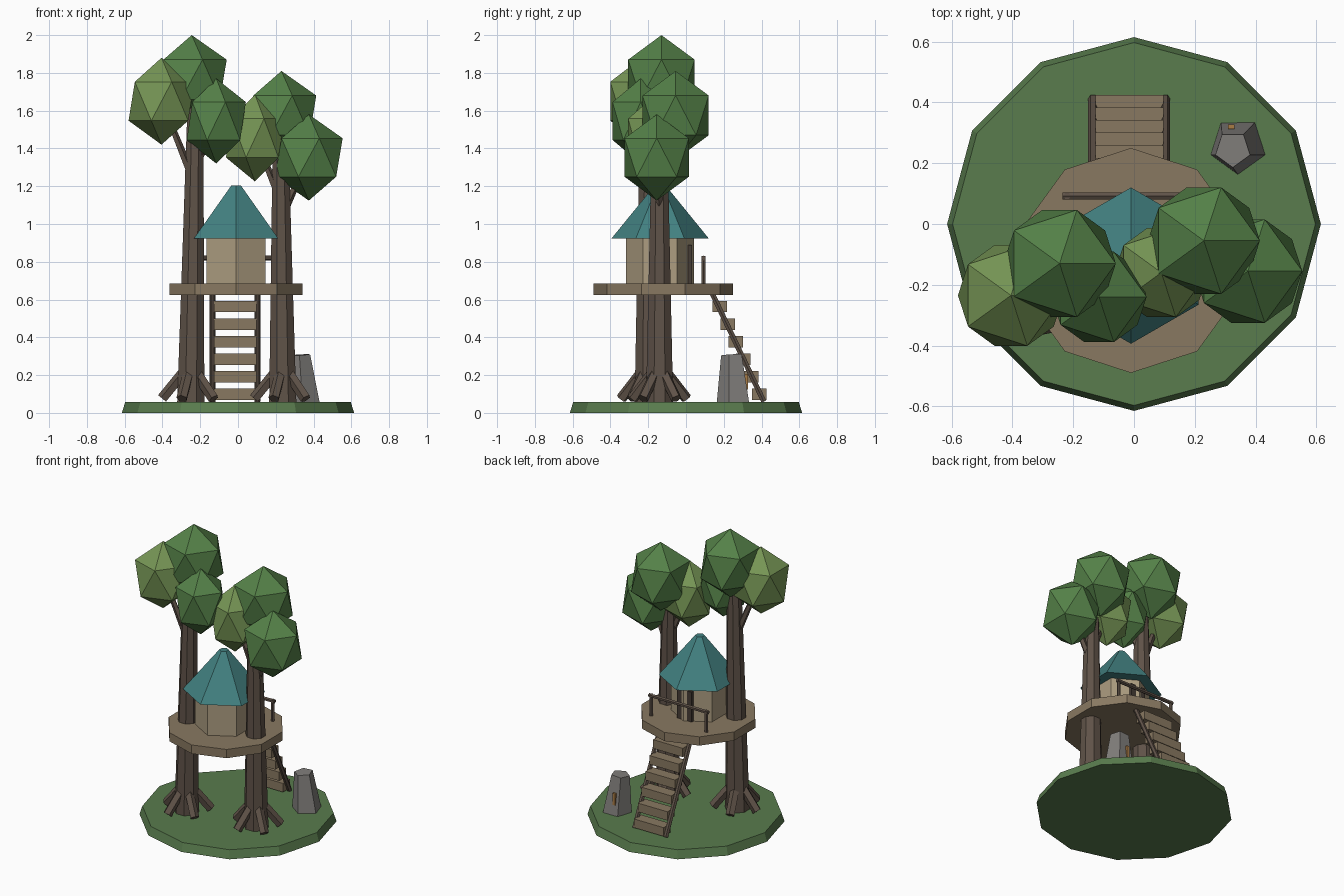
import bpy, bmesh
from math import cos, sin, radians, pi
from mathutils import Vector

if "Cube" in bpy.data.objects:
    bpy.data.objects.remove(bpy.data.objects["Cube"])


def material(name, rgb):
    m = bpy.data.materials.new(name)
    m.diffuse_color = (*rgb, 1)
    m.use_nodes = True
    m.node_tree.nodes["Principled BSDF"].inputs["Base Color"].default_value = m.diffuse_color
    return m


GRASS = material("grass", (0.10, 0.20, 0.075))
BARK = material("bark", (0.115, 0.085, 0.065))
PLANK = material("plank", (0.25, 0.19, 0.12))
WALL = material("wall", (0.42, 0.34, 0.22))
ROOF = material("roof", (0.055, 0.22, 0.22))
DARK = material("dark_wood", (0.06, 0.045, 0.035))
LEAF = material("leaf", (0.09, 0.22, 0.065))
LIGHT_LEAF = material("light_leaf", (0.18, 0.30, 0.09))
STONE = material("stone", (0.22, 0.21, 0.20))
AMBER = material("amber", (0.40, 0.20, 0.06))


def finish(name, bm, mat):
    bmesh.ops.recalc_face_normals(bm, faces=bm.faces)
    me = bpy.data.meshes.new(name)
    bm.to_mesh(me)
    bm.free()
    ob = bpy.data.objects.new(name, me)
    me.materials.append(mat)
    bpy.context.collection.objects.link(ob)
    return ob


def frustum(name, p0, p1, r0, r1, n, mat, start=0):
    """Closed n-sided tapered prism between two points."""
    p0, p1 = Vector(p0), Vector(p1)
    q = Vector((0, 0, 1)).rotation_difference(p1 - p0)
    bm = bmesh.new()
    rings = []
    for p, r in ((p0, r0), (p1, r1)):
        angles = [radians(start) + 2 * pi * i / n for i in range(n)]
        rings.append([bm.verts.new(p + q @ Vector((r * cos(a), r * sin(a), 0)))
                      for a in angles])
    for i in range(n):
        j = (i + 1) % n
        bm.faces.new((rings[0][i], rings[0][j], rings[1][j], rings[1][i]))
    bm.faces.new(rings[0])
    bm.faces.new(rings[1])
    return finish(name, bm, mat)


def box(name, centre, size, mat):
    bm = bmesh.new()
    bmesh.ops.create_cube(bm, size=1)
    bmesh.ops.scale(bm, vec=size, verts=bm.verts)
    bmesh.ops.translate(bm, vec=centre, verts=bm.verts)
    return finish(name, bm, mat)


def leaf_ball(name, centre, r, rz, mat):
    bm = bmesh.new()
    bmesh.ops.create_icosphere(bm, subdivisions=1, radius=1)
    bmesh.ops.scale(bm, vec=(r, r, rz), verts=bm.verts)
    bmesh.ops.translate(bm, vec=centre, verts=bm.verts)
    return finish(name, bm, mat)


def tree(side, base, top, balls, forks):
    base, top = Vector(base), Vector(top)
    frustum(side + "_trunk", base, top, 0.078, 0.045, 8, BARK, 22.5)
    # splayed roots
    for i in range(5):
        a = radians(180 + 72 * i)
        d = Vector((cos(a), sin(a), 0))
        frustum(f"{side}_root_{i}", base + d * 0.04 + Vector((0, 0, 0.16)),
                base + d * 0.15 + Vector((0, 0, 0.025)), 0.03, 0.03, 5, BARK)
    # branches reaching into the side clumps
    for i, (z, k) in enumerate(forks):
        t = (z - base.z) / (top.z - base.z)
        frustum(f"{side}_branch_{i}", base.lerp(top, t), balls[k][0],
                0.024, 0.014, 5, BARK)
    for i, b in enumerate(balls):
        leaf_ball(f"{side}_leaves_{i}", *b)


# ground
frustum("ground", (0, 0, 0), (0, 0, 0.057), 0.615, 0.597, 12, GRASS)

# trees
tree("left", (-0.25, -0.20, 0.05), (-0.225, -0.20, 1.65),
     [((-0.245, -0.13, 1.765), 0.207, 0.235, LEAF),
      ((-0.405, -0.235, 1.65), 0.195, 0.23, LIGHT_LEAF),
      ((-0.115, -0.24, 1.545), 0.175, 0.225, LEAF)],
     [(1.22, 1), (1.30, 2)])
tree("right", (0.237, -0.14, 0.05), (0.225, -0.14, 1.45),
     [((0.23, -0.055, 1.575), 0.206, 0.235, LEAF),
      ((0.09, -0.16, 1.455), 0.172, 0.23, LIGHT_LEAF),
      ((0.375, -0.155, 1.352), 0.2, 0.228, LEAF)],
     [(1.12, 1), (1.04, 2)])

# platform and hut
frustum("platform", (-0.01, -0.12, 0.624), (-0.01, -0.12, 0.684), 0.37, 0.37, 10, PLANK, 90)
frustum("hut_walls", (-0.01, -0.137, 0.684), (-0.01, -0.137, 0.94), 0.18, 0.18, 6, WALL, 90)
frustum("hut_roof", (-0.01, -0.137, 0.924), (-0.01, -0.137, 1.203), 0.257, 0.03, 6, ROOF, 90)
box("door", (-0.01, 0.02, 0.787), (0.11, 0.022, 0.205), DARK)

# railing
for x in (-0.22, 0.2):
    frustum("rail_post", (x, 0.092, 0.68), (x, 0.092, 0.83), 0.012, 0.012, 6, BARK)
frustum("handrail", (-0.235, 0.092, 0.82), (0.215, 0.092, 0.82), 0.013, 0.013, 6, BARK)

# stairs
for i in range(6):
    box(f"tread_{i}", (-0.015, 0.387 - 0.0415 * i, 0.098 + 0.093 * i),
        (0.225, 0.076, 0.06), PLANK)
for x in (-0.135, 0.103):
    frustum("stringer", (x, 0.412, 0.06), (x, 0.135, 0.64), 0.016, 0.016, 6, BARK)

# standing stone with a small inset plate
stone = frustum("standing_stone", (0.342, 0.257, 0.05), (0.325, 0.246, 0.307),
                0.095, 0.06, 5, STONE, 270)
box("stone_plate", (0.32, 0.32, 0.165), (0.022, 0.014, 0.08), AMBER)
